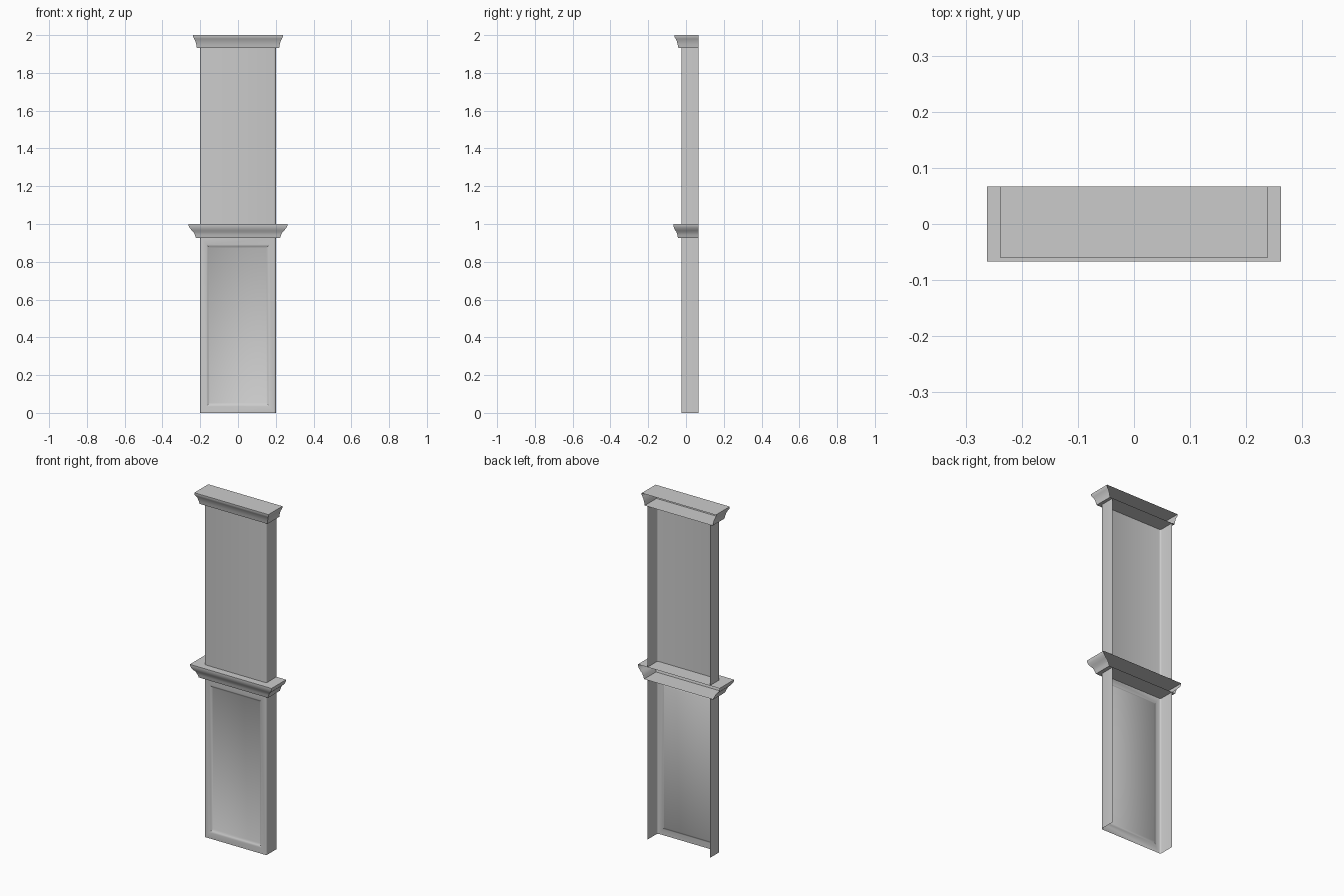
import bpy, bmesh, math

if "Cube" in bpy.data.objects:
    bpy.data.objects.remove(bpy.data.objects["Cube"])

BACK, FRONT, HALF, R = 0.067, -0.025, 0.2, 0.009


def finish(bm, name):
    bmesh.ops.remove_doubles(bm, verts=bm.verts, dist=1e-5)
    me = bpy.data.meshes.new(name)
    bm.to_mesh(me)
    bm.free()
    ob = bpy.data.objects.new(name, me)
    bpy.context.collection.objects.link(ob)
    bpy.ops.object.select_all(action='DESELECT')
    bpy.context.view_layer.objects.active = ob
    ob.select_set(True)
    bpy.ops.object.shade_smooth_by_angle(angle=math.radians(42))
    return ob


def loft(bm, rows, closed=False):
    """Skin between rows of points listed from the first to the last."""
    vs = [[bm.verts.new(p) for p in row] for row in rows]
    n = len(vs[0])
    for lo, hi in zip(vs, vs[1:]):
        for j in range(n if closed else n - 1):
            k = (j + 1) % n
            bm.faces.new((lo[j], lo[k], hi[k], hi[j]))
    return vs


def side_plan(s):
    """Side wall with rounded front corner, from the back to the front; s = -1 or 1."""
    pts = [(s * HALF, BACK)]
    for i in range(4):
        a = math.radians(30 * i)
        pts.append((s * (HALF - R + R * math.cos(a)), FRONT + R - R * math.sin(a)))
    return pts


def shaft(name, z0, z1, panel):
    bm = bmesh.new()
    left, right = side_plan(-1), side_plan(1)[::-1]
    for plan in (left, right):
        loft(bm, [[(x, y, z) for x, y in plan] for z in (z0, z1)])
    # front: rings of (half width, margin below and above, depth)
    rings = [(HALF - R, 0.0, 0.0)]
    if panel:
        rings += [(0.167, 0.034, 0.0), (0.159, 0.043, 0.005), (0.15, 0.053, 0.012)]
    rows = [[(-w, FRONT + d, z0 + m), (w, FRONT + d, z0 + m),
             (w, FRONT + d, z1 - m), (-w, FRONT + d, z1 - m)] for w, m, d in rings]
    vs = loft(bm, rows, closed=True)
    bm.faces.new(vs[-1])
    return finish(bm, name)


def moulding(name, profile):
    """Open-backed moulding; profile = (half width, front y, z) from bottom to top."""
    bm = bmesh.new()
    rows = [[(-w, BACK, z), (-w, y, z), (w, y, z), (w, BACK, z)] for w, y, z in profile]
    vs = loft(bm, rows)
    bm.faces.new(vs[0][::-1])
    bm.faces.new(vs[-1])
    return finish(bm, name)


# Lower shaft with recessed panel, plain upper shaft
shaft("lower_panel_shaft", 0.0, 0.925, True)
shaft("upper_shaft", 1.0, 1.933, False)

# Middle ledge
moulding("middle_ledge", [
    (0.222, -0.042, 0.925), (0.228, -0.046, 0.942), (0.235, -0.050, 0.957),
    (0.246, -0.057, 0.967), (0.256, -0.064, 0.980), (0.262, -0.067, 0.993),
    (0.262, -0.067, 1.0)])

# Top cornice
moulding("top_cornice", [
    (0.218, -0.041, 1.933), (0.221, -0.044, 1.950), (0.226, -0.049, 1.968),
    (0.232, -0.055, 1.980), (0.238, -0.061, 1.991), (0.238, -0.061, 2.0)])
